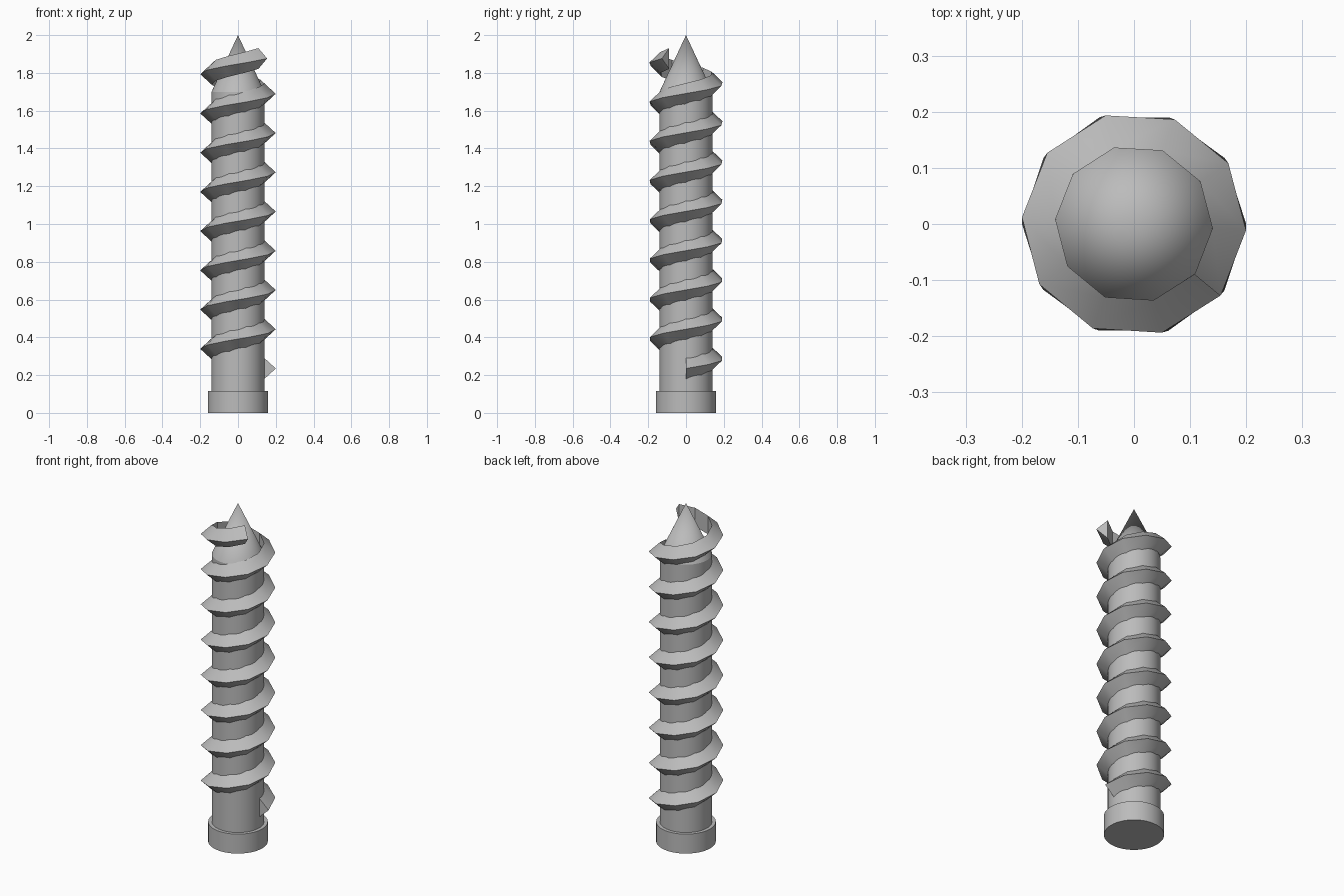
import bpy, bmesh, math

cube = bpy.data.objects.get("Cube")
if cube:
    bpy.data.objects.remove(cube, do_unlink=True)

# Single plain metal colour
steel = bpy.data.materials.new("steel_grey")
steel.use_nodes = True
GREY = (0.5, 0.5, 0.5, 1.0)
steel.diffuse_color = GREY
steel.node_tree.nodes["Principled BSDF"].inputs["Base Color"].default_value = GREY


def finish(obj, name):
    obj.name = obj.data.name = name
    obj.data.materials.append(steel)
    bpy.ops.object.select_all(action='DESELECT')
    obj.select_set(True)
    bpy.context.view_layer.objects.active = obj
    bpy.ops.object.shade_smooth_by_angle(angle=math.radians(30))


def round_part(name, r_bottom, r_top, z0, z1, sides=48):
    bpy.ops.mesh.primitive_cone_add(vertices=sides, radius1=r_bottom, radius2=r_top,
                                    depth=z1 - z0, location=(0, 0, (z0 + z1) / 2))
    finish(bpy.context.object, name)


def helix_thread(name, profile, z_start, pitch, turns, steps):
    """Sweep a closed (radius, height) profile up a coarse helix."""
    bm = bmesh.new()
    rings = []
    for i in range(steps + 1):
        turn = turns * i / steps
        a = turn * math.tau
        rings.append([bm.verts.new((r * math.cos(a), r * math.sin(a), z_start + turn * pitch + h))
                      for r, h in profile])
    n = len(profile)
    for low, high in zip(rings, rings[1:]):
        for j in range(n):
            k = (j + 1) % n
            bm.faces.new((low[j], low[k], high[k], high[j]))
    bm.faces.new(rings[0])
    bm.faces.new(rings[-1])
    bmesh.ops.recalc_face_normals(bm, faces=bm.faces)
    mesh = bpy.data.meshes.new(name)
    bm.to_mesh(mesh)
    bm.free()
    obj = bpy.data.objects.new(name, mesh)
    bpy.context.collection.objects.link(obj)
    finish(obj, name)


# Head, shaft and pointed tip
round_part("head", 0.16, 0.16, 0.0, 0.115)
round_part("shaft", 0.14, 0.14, 0.1, 1.7)
round_part("tip", 0.14, 0.0, 1.7, 2.0)

# Triangular thread with an open end beside the tip
helix_thread("thread", [(0.14, -0.055), (0.2, 0.0), (0.14, 0.055)],
             z_start=0.235, pitch=0.208, turns=7.89, steps=79)
